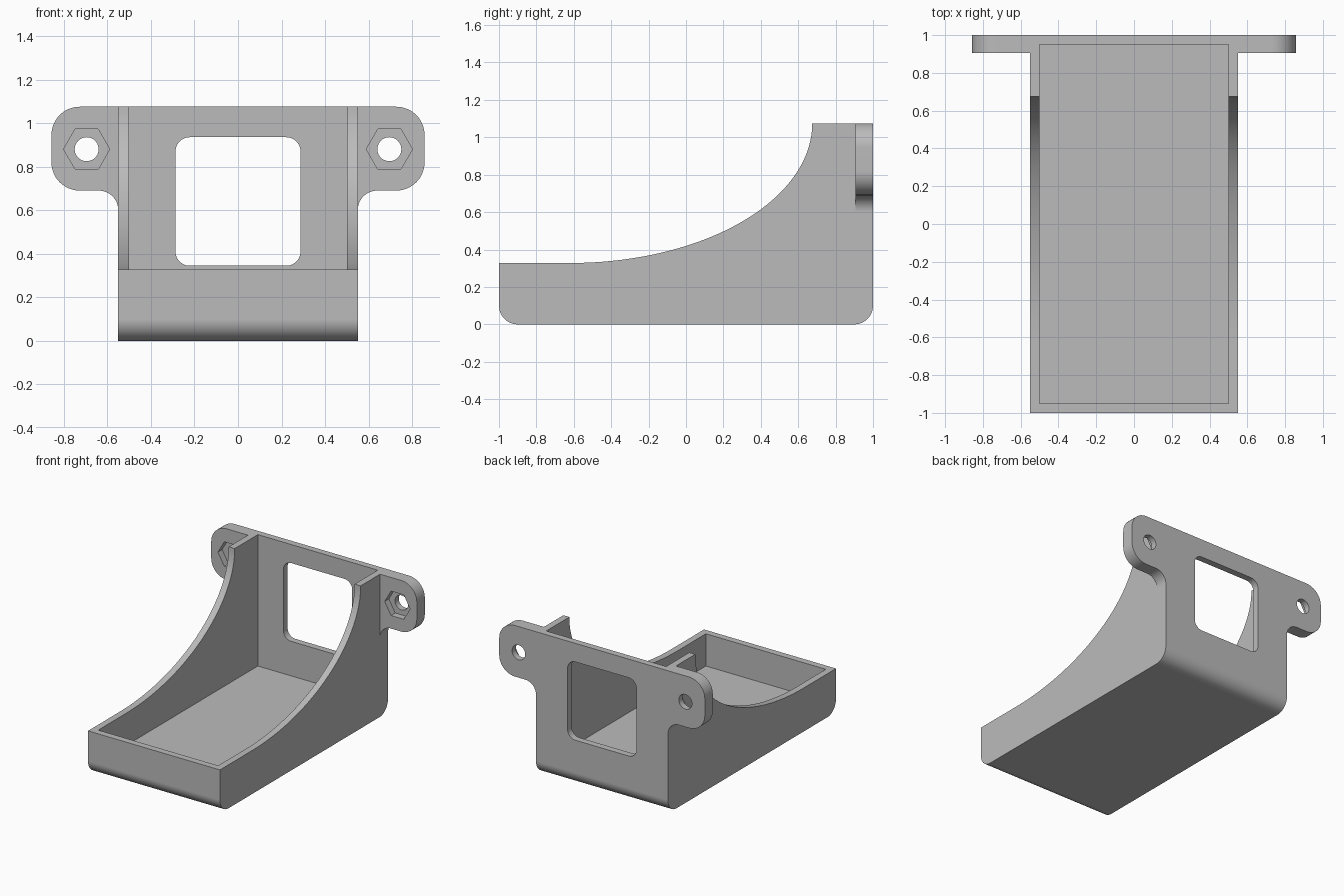
import bpy
import bmesh
from math import sin, cos, pi, radians
from mathutils import Vector

cube = bpy.data.objects.get("Cube")
if cube:
    bpy.data.objects.remove(cube, do_unlink=True)

grey = bpy.data.materials.new("light grey plastic")
grey.use_nodes = True
COLOUR = (0.5, 0.5, 0.5, 1)
grey.diffuse_color = COLOUR
grey.node_tree.nodes["Principled BSDF"].inputs["Base Color"].default_value = COLOUR


def arc(cx, cz, r, start, end, n=12):
    """Points on a circular arc, angles in degrees."""
    steps = [radians(start + (end - start) * i / n) for i in range(n + 1)]
    return [(cx + r * cos(a), cz + r * sin(a)) for a in steps]


def rounded_rect(x0, x1, z0, z1, r):
    return (arc(x1 - r, z0 + r, r, -90, 0) + arc(x1 - r, z1 - r, r, 0, 90)
            + arc(x0 + r, z1 - r, r, 90, 180) + arc(x0 + r, z0 + r, r, 180, 270))


def prism(name, outline, place, shift):
    """Extrude an outline; place maps its 2D points into space."""
    bm = bmesh.new()
    face = bm.faces.new([bm.verts.new(place(u, v)) for u, v in outline])
    new = bmesh.ops.extrude_face_region(bm, geom=[face])["geom"]
    verts = [g for g in new if isinstance(g, bmesh.types.BMVert)]
    bmesh.ops.translate(bm, verts=verts, vec=Vector(shift))
    bmesh.ops.recalc_face_normals(bm, faces=bm.faces)
    mesh = bpy.data.meshes.new(name)
    bm.to_mesh(mesh)
    bm.free()
    mesh.materials.append(grey)
    ob = bpy.data.objects.new(name, mesh)
    bpy.context.collection.objects.link(ob)
    return ob


def along_y(name, outline, y0, y1):
    return prism(name, outline, lambda x, z: (x, y0, z), (0, y1 - y0, 0))


def combine(target, tool, operation):
    """Apply a boolean and discard the tool."""
    tool.hide_render = True
    mod = target.modifiers.new(operation.lower(), "BOOLEAN")
    mod.operation, mod.solver, mod.object = operation, "EXACT", tool
    bpy.context.view_layer.objects.active = target
    bpy.ops.object.modifier_apply(modifier=mod.name)
    bpy.data.objects.remove(tool, do_unlink=True)


HALF, WALL, FLOOR, TOP, LIP = 0.55, 0.05, 0.085, 1.075, 0.328
EAR_Z, EAR_X, EAR_Y = 0.69, 0.857, 0.905
HOLE_X, HOLE_Z = 0.695, 0.88

# Tray body: side profile with rounded heels and a sweeping upper edge
CURVE_Y, CURVE_END = -0.62, 0.675
side = arc(-0.9, 0.1, 0.1, 180, 270) + arc(0.9, 0.1, 0.1, 270, 360) + [(1, TOP)]
for i in range(49):
    a = pi / 2 * i / 48
    side.append((CURVE_Y + (CURVE_END - CURVE_Y) * cos(a), TOP - (TOP - LIP) * sin(a)))
side.append((-1, LIP))
body = prism("bracket_tray", side, lambda y, z: (-HALF, y, z), (2 * HALF, 0, 0))

# Hollow interior
inner = HALF - WALL
cavity = along_y("cavity_cutter", [(-inner, FLOOR), (inner, FLOOR), (inner, 2), (-inner, 2)],
                 WALL - 1, 1 - WALL)
combine(body, cavity, "DIFFERENCE")

# Rear window
window = along_y("window_cutter", rounded_rect(-0.287, 0.287, 0.345, 0.935, 0.065), 0.8, 1.2)
combine(body, window, "DIFFERENCE")

# Mounting ears with a bolt hole and a hexagonal nut pocket
R, FILLET = 0.13, 0.09
for s, label in ((1, "left"), (-1, "right")):
    ear_shape = ([(HALF - 0.02, EAR_Z - FILLET)]
                 + arc(HALF + FILLET, EAR_Z - FILLET, FILLET, 180, 90)
                 + arc(EAR_X - R, EAR_Z + R, R, -90, 0)
                 + arc(EAR_X - R, TOP - R, R, 0, 90)
                 + [(HALF - 0.02, TOP)])
    ear = along_y(label + "_ear", [(s * x, z) for x, z in ear_shape], EAR_Y, 1)
    hole = along_y("hole_cutter", arc(s * HOLE_X, HOLE_Z, 0.055, 0, 360, 40)[:-1], 0.8, 1.2)
    pocket = along_y("nut_cutter", arc(s * HOLE_X, HOLE_Z, 0.106, 0, 360, 6)[:-1], 0.8, EAR_Y + 0.05)
    combine(ear, hole, "DIFFERENCE")
    combine(ear, pocket, "DIFFERENCE")
    combine(body, ear, "UNION")

# Smooth the curves, keep the edges crisp
bpy.ops.object.select_all(action="DESELECT")
body.select_set(True)
bpy.context.view_layer.objects.active = body
bpy.ops.object.shade_smooth_by_angle(angle=radians(30))
normals = body.modifiers.new("weighted normals", "WEIGHTED_NORMAL")
normals.keep_sharp = True
